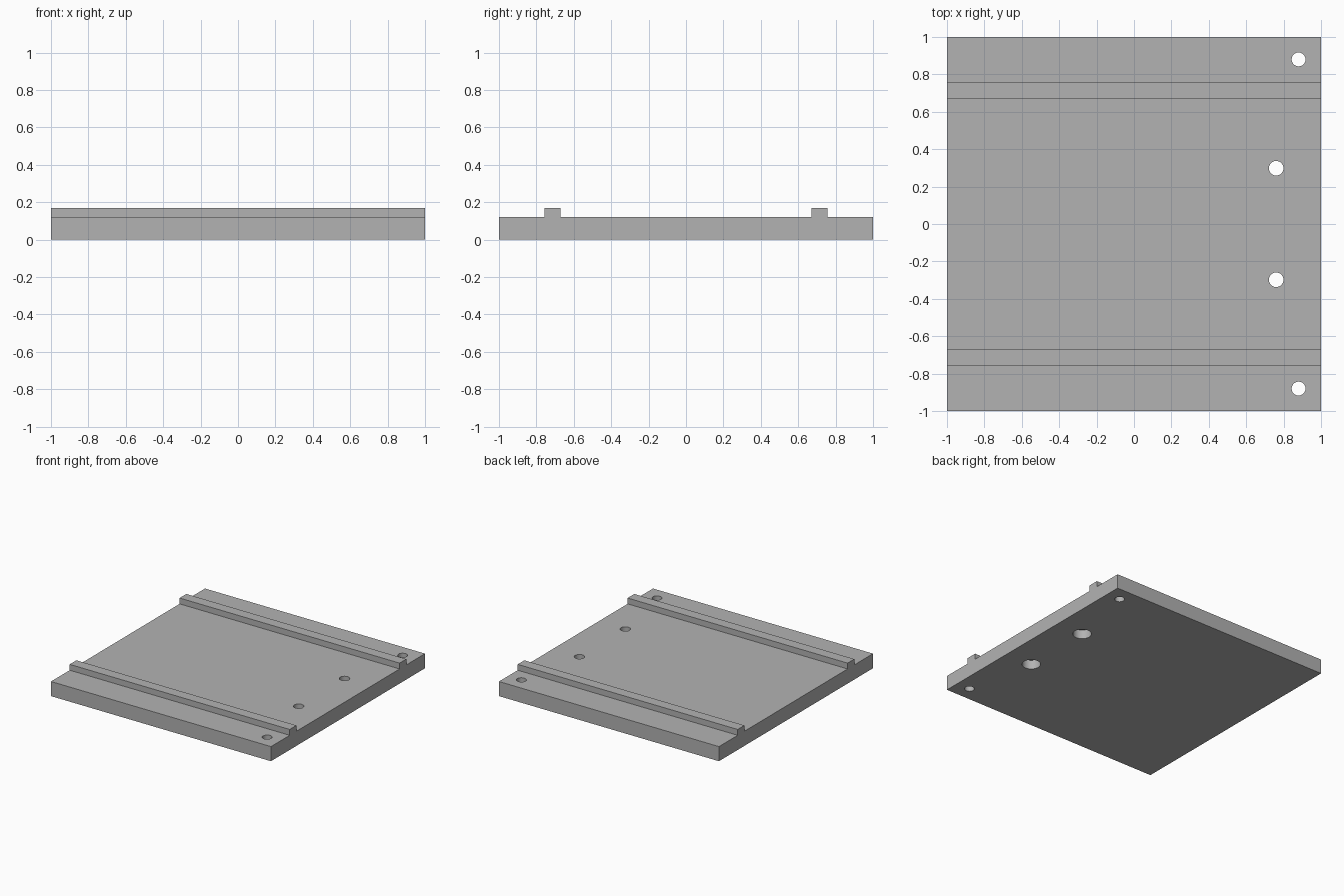
import bpy
import bmesh

if "Cube" in bpy.data.objects:
    bpy.data.objects.remove(bpy.data.objects["Cube"])

THICK, RAIL_TOP = 0.12, 0.168
RAIL_IN, RAIL_OUT = 0.67, 0.757

grey = bpy.data.materials.new("light_grey")
grey.diffuse_color = (0.448, 0.448, 0.448, 1)
grey.use_nodes = True
grey.node_tree.nodes["Principled BSDF"].inputs["Base Color"].default_value = grey.diffuse_color

# Plate with two raised rails: one side profile (y, z) swept along x
half = [(1, 0), (1, THICK), (RAIL_OUT, THICK), (RAIL_OUT, RAIL_TOP),
        (RAIL_IN, RAIL_TOP), (RAIL_IN, THICK)]
profile = half + [(-y, z) for y, z in reversed(half)]

bm = bmesh.new()
face = bm.faces.new([bm.verts.new((-1, y, z)) for y, z in profile])
swept = bmesh.ops.extrude_face_region(bm, geom=[face])["geom"]
bmesh.ops.translate(bm, vec=(2, 0, 0),
                    verts=[v for v in swept if isinstance(v, bmesh.types.BMVert)])
bmesh.ops.recalc_face_normals(bm, faces=bm.faces)
mesh = bpy.data.meshes.new("railed_plate")
bm.to_mesh(mesh)
bm.free()
mesh.materials.append(grey)
plate = bpy.data.objects.new("railed_plate", mesh)
bpy.context.collection.objects.link(plate)


def drill(name, x, y, radius, z0, z1):
    """Cut a round hole from z0 to z1 in the plate."""
    bpy.ops.mesh.primitive_cylinder_add(vertices=48, radius=radius, depth=z1 - z0,
                                        location=(x, y, (z0 + z1) / 2))
    cutter = bpy.context.object
    cutter.name = name
    cutter.data.materials.append(grey)
    mod = plate.modifiers.new(name, 'BOOLEAN')
    mod.operation = 'DIFFERENCE'
    mod.solver = 'EXACT'
    mod.object = cutter
    bpy.context.view_layer.objects.active = plate
    bpy.ops.object.modifier_apply(modifier=name)
    bpy.data.objects.remove(cutter, do_unlink=True)


# Corner holes, and inner holes counterbored from below
for side in (-1, 1):
    drill("corner_hole", 0.88, side * 0.88, 0.037, -0.1, 0.3)
    drill("inner_hole", 0.76, side * 0.298, 0.039, -0.1, 0.3)
    drill("counterbore", 0.76, side * 0.298, 0.07, -0.1, 0.075)

# Smooth hole walls, sharp edges elsewhere
bpy.ops.object.select_all(action='DESELECT')
plate.select_set(True)
bpy.context.view_layer.objects.active = plate
bpy.ops.object.shade_smooth_by_angle()
